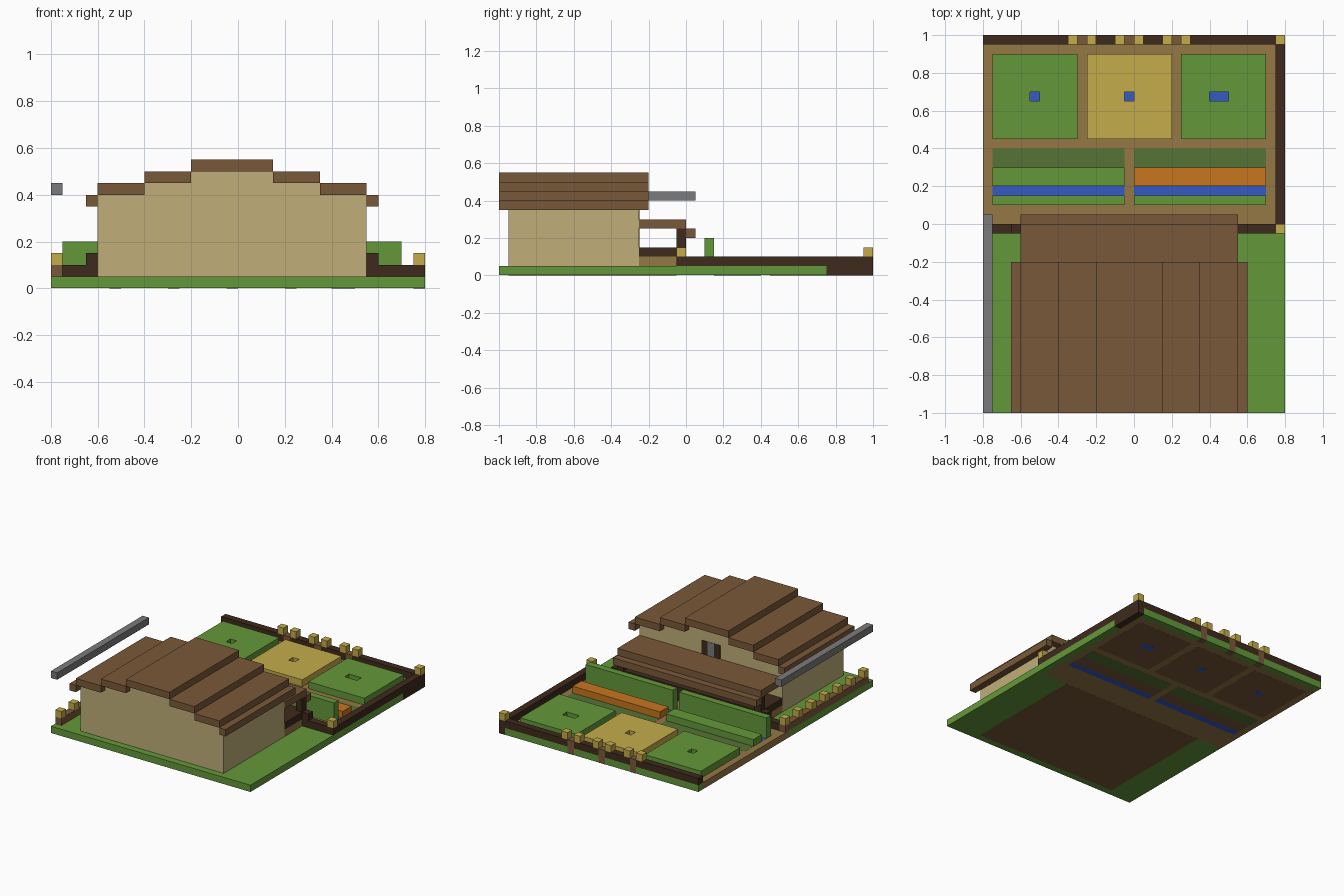
import bpy
import bmesh

cube = bpy.data.objects.get("Cube")
if cube:
    bpy.data.objects.remove(cube, do_unlink=True)


def linear(c):
    c /= 255
    return c / 12.92 if c <= 0.04045 else ((c + 0.055) / 1.055) ** 2.4


def material(name, *rgb):
    m = bpy.data.materials.new(name)
    m.use_nodes = True
    col = tuple(linear(c) for c in rgb) + (1.0,)
    m.diffuse_color = col
    bsdf = m.node_tree.nodes["Principled BSDF"]
    bsdf.inputs["Base Color"].default_value = col
    bsdf.inputs["Roughness"].default_value = 0.9
    return m


GRASS = material("grass green", 100, 153, 58)
MOSS = material("dark green", 86, 115, 53)
BROWN = material("roof brown", 121, 89, 56)
DARK = material("dark wood", 63, 42, 28)
PATH = material("path brown", 149, 119, 69)
WALL = material("plaster beige", 192, 175, 121)
STRAW = material("straw yellow", 196, 172, 74)
GREY = material("grey", 123, 123, 125)
WATER = material("water blue", 53, 91, 196)
ORANGE = material("orange", 199, 118, 30)


def blocks(name, mat, *boxes):
    """One object made of boxes, each given as x0, x1, y0, y1, z0, z1."""
    bm = bmesh.new()
    for x0, x1, y0, y1, z0, z1 in boxes:
        verts = bmesh.ops.create_cube(bm, size=1)["verts"]
        for v in verts:
            v.co.x = x1 if v.co.x > 0 else x0
            v.co.y = y1 if v.co.y > 0 else y0
            v.co.z = z1 if v.co.z > 0 else z0
    mesh = bpy.data.meshes.new(name)
    bm.to_mesh(mesh)
    bm.free()
    mesh.materials.append(mat)
    ob = bpy.data.objects.new(name, mesh)
    bpy.context.collection.objects.link(ob)
    return ob


S = 0.05  # thickness of one layer
BASE = 0.001


def inlay(name, mat, x0, x1, y0, y1, level=1):
    """Ground patch that shows on both the top and the underside."""
    lift = level * BASE / 2
    blocks(name, mat, (x0, x1, y0, y1, BASE - lift, S + lift))


# Ground
gates = (-.3, -.05, .2)
spans = list(zip((-.8,) + tuple(g + S for g in gates), gates + (.75,)))
blocks("lawn", GRASS, (-.8, .8, -1, -.05, BASE, S), (.75, .8, -.05, .75, BASE, S),
       *[(a, b, .95, 1, BASE, S) for a, b in spans])
inlay("garden_path", PATH, -.8, .75, -.05, .95, 0)
inlay("house_floor", BROWN, -.6, .55, -.95, -.05)

# Fields with a sunken pool in each
fields = [("left_field", GRASS, -.75, -.55, -.5), ("middle_field", STRAW, -.25, -.05, 0),
          ("right_field", GRASS, .25, .4, .5)]
for name, mat, x, p0, p1 in fields:
    y0, y1, q0, q1, w = .45, .9, .65, .7, x + .45
    inlay(name + "_soil", BROWN, x, w, y0, y1)
    inlay(name + "_pool", WATER, p0, p1, q0, q1, 2)
    blocks(name, mat, (x, w, y0, q0, S, .1), (x, w, q1, y1, S, .1),
           (x, p0, q0, q1, S, .1), (p1, w, q0, q1, S, .1))

# Garden beds, canals and hedges
for side, x0, x1, crop in (("left", -.75, -.05, GRASS), ("right", 0, .7, ORANGE)):
    inlay(side + "_moss_bed", MOSS, x0, x1, .3, .4)
    inlay(side + "_bed_soil", BROWN, x0, x1, .2, .3)
    inlay(side + "_canal", WATER, x0, x1, .15, .2)
    blocks(side + "_crop_row", crop, (x0, x1, .2, .3, S, .1))
    blocks(side + "_hedge", GRASS, (x0, x1, .1, .15, S, .2))

# Fence
blocks("fence", DARK, *[(a, b, .95, 1, S, .1) for a, b in spans],
       (.75, .8, -.05, 1, S, .1), (.75, .8, .75, 1, 0, S), (-.75, .75, -.05, 0, S, .1))
blocks("fence_caps", STRAW, *[(.75, .8, y, y + S, .1, .15) for y in (-.05, .95)])

# Gates in the back fence, each between two straw posts
for i, x in enumerate(gates):
    blocks(f"gate_{i}", BROWN, (x, x + S, .95, 1, 0, .1))
    blocks(f"gate_posts_{i}", STRAW,
           *[(p, p + S, .95, 1, .1, .15) for p in (x - S, x + S)])

# Low rail along one side with straw caps
blocks("side_rail", BROWN, (-.8, -.75, -.95, 0, S, .1))
for i in range(7):
    y = -.95 + .15 * i
    blocks(f"side_cap_{i}", STRAW, (-.8, -.75, y, y + S, .1, .15))

# House walls rising in steps under the roof
blocks("house_walls", WALL, (-.6, .55, -.95, -.25, S, .4),
       (-.4, .35, -.95, -.25, .4, .45), (-.2, .15, -.95, -.25, .45, .5))

# Stepped roof, slabs mirrored about the ridge
ridge = -.025
slabs = [(-.2, .15, -1, -.2, .5, .55)]
for inner, outer, z in ((.175, .375, .45), (.375, .575, .4), (.575, .625, .35)):
    for a, b in ((ridge + inner, ridge + outer), (ridge - outer, ridge - inner)):
        slabs.append((a, b, -1, -.2, z, z + S))
blocks("main_roof", BROWN, *slabs)

# Back door
blocks("door_frame", DARK, *[(x, x + S, -.25, -.248, .15, .4) for x in (-.1, 0)])
blocks("door", GREY, (-.05, 0, -.25, -.248, .15, .4))

# Porch
blocks("porch_base", PATH, (-.6, .55, -.25, -.05, S, .1))
blocks("porch_deck", DARK, (-.6, .55, -.25, 0, .1, .15), (-.65, .6, -.05, 0, .1, .15))
blocks("porch_posts", DARK, *[(x, x + S, -.05, 0, .15, .25) for x in (-.6, .5)])
blocks("porch_roof", BROWN, (-.6, .55, -.25, 0, .25, .3), (-.6, .55, 0, .05, .2, .25))

# Beam above the side rail
blocks("side_beam", GREY, (-.8, -.75, -1, .05, .4, .45))
